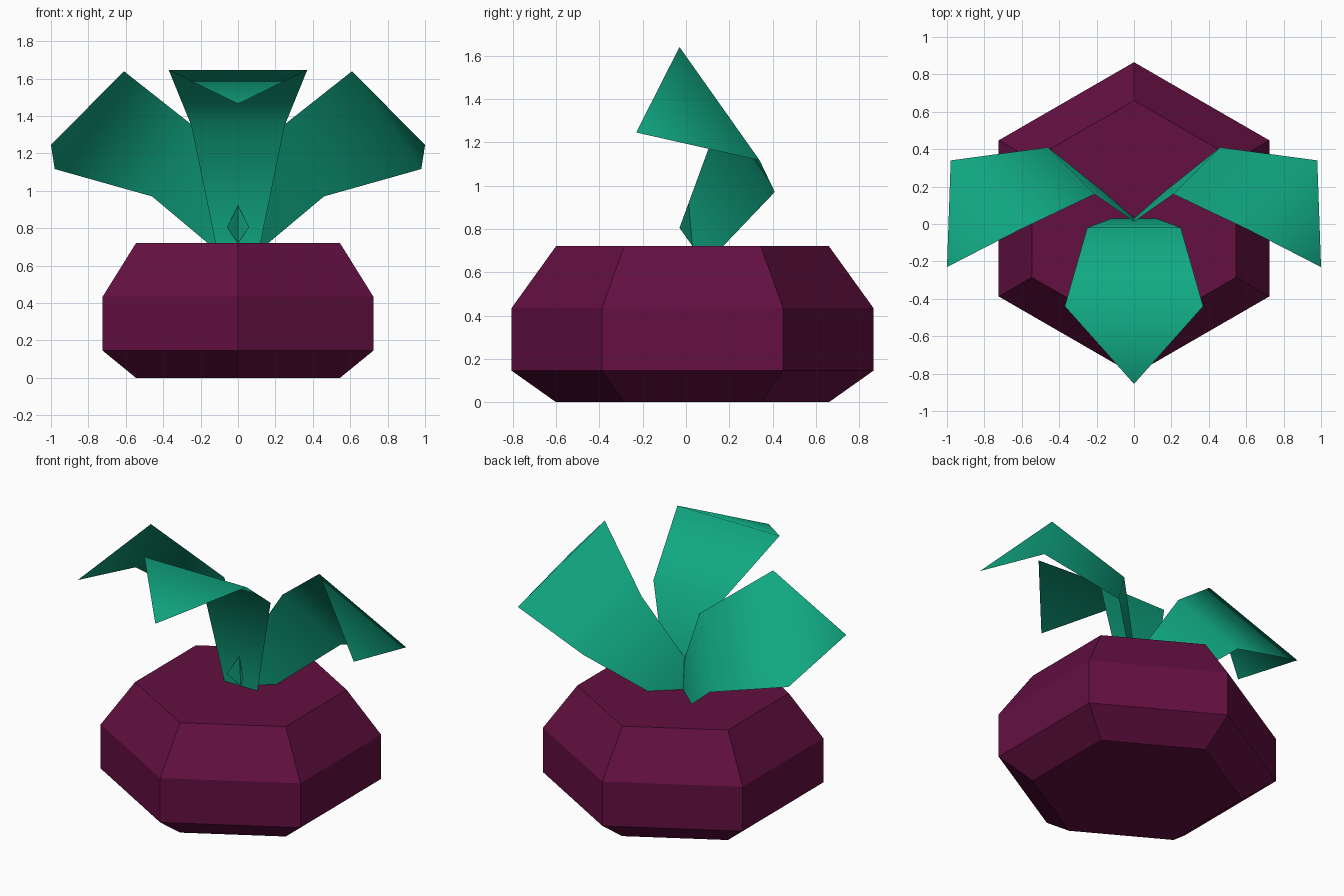
import bpy, bmesh, math
from mathutils import Vector

cube = bpy.data.objects.get("Cube")
if cube:
    bpy.data.objects.remove(cube, do_unlink=True)


def make_material(name, rgb):
    mat = bpy.data.materials.new(name)
    mat.use_nodes = True
    color = (*rgb, 1.0)
    mat.diffuse_color = color
    bsdf = mat.node_tree.nodes["Principled BSDF"]
    bsdf.inputs["Base Color"].default_value = color
    bsdf.inputs["Roughness"].default_value = 0.8
    return mat


def add_object(name, bm, mat, smooth):
    for face in bm.faces:
        face.smooth = smooth
    mesh = bpy.data.meshes.new(name)
    bm.to_mesh(mesh)
    bm.free()
    mesh.materials.append(mat)
    obj = bpy.data.objects.new(name, mesh)
    bpy.context.collection.objects.link(obj)
    return obj


beet_purple = make_material("beet_purple", (0.125, 0.005, 0.053))
leaf_green = make_material("leaf_green", (0.0055, 0.40, 0.23))

CENTER_Y = 0.03


# Root: six-sided profile stacked in rings, capped at both ends
def build_root(profile, sides=6):
    bm = bmesh.new()
    rings = []
    for radius, z in profile:
        ring = []
        for i in range(sides):
            a = math.radians(90) + math.tau * i / sides
            ring.append(bm.verts.new((radius * math.cos(a),
                                      CENTER_Y + radius * math.sin(a), z)))
        rings.append(ring)
    for low, high in zip(rings, rings[1:]):
        for i in range(sides):
            j = (i + 1) % sides
            bm.faces.new((low[i], low[j], high[j], high[i]))
    bm.faces.new(rings[0][::-1])
    bm.faces.new(rings[-1])
    return add_object("root", bm, beet_purple, False)


build_root([(0.63, 0.0), (0.835, 0.145), (0.835, 0.435), (0.63, 0.72)])


# Leaf: folded sheet that widens along its spine and ends in a point
HALF_WIDTHS = (0.12, 0.25, 0.37)


def build_leaf(name, spine, tip, across):
    bm = bmesh.new()
    across = Vector(across).normalized()
    rows = []
    for point, half in zip(spine, HALF_WIDTHS):
        rows.append([bm.verts.new(Vector(point) + across * half * s)
                     for s in (1, -1)])
    for a, b in zip(rows, rows[1:]):
        bm.faces.new((a[0], a[1], b[1], b[0]))
    bm.faces.new((rows[-1][0], rows[-1][1], bm.verts.new(tip)))
    return add_object(name, bm, leaf_green, True)


base = (0, CENTER_Y, 0.72)
build_leaf("front_leaf", [base, (0, -0.02, 1.35), (0, -0.44, 1.645)],
           (0, -0.855, 1.465), (1, 0, 0))

# Side leaves: mirrored pair, tilted outward and twisted
for name, s in (("left_leaf", 1), ("right_leaf", -1)):
    build_leaf(name,
               [base, (s * 0.335, 0.285, 1.147), (s * 0.795, 0.155, 1.378)],
               (s * 1.0, -0.23, 1.245),
               (0.5, s * 0.5, s * -0.707))
